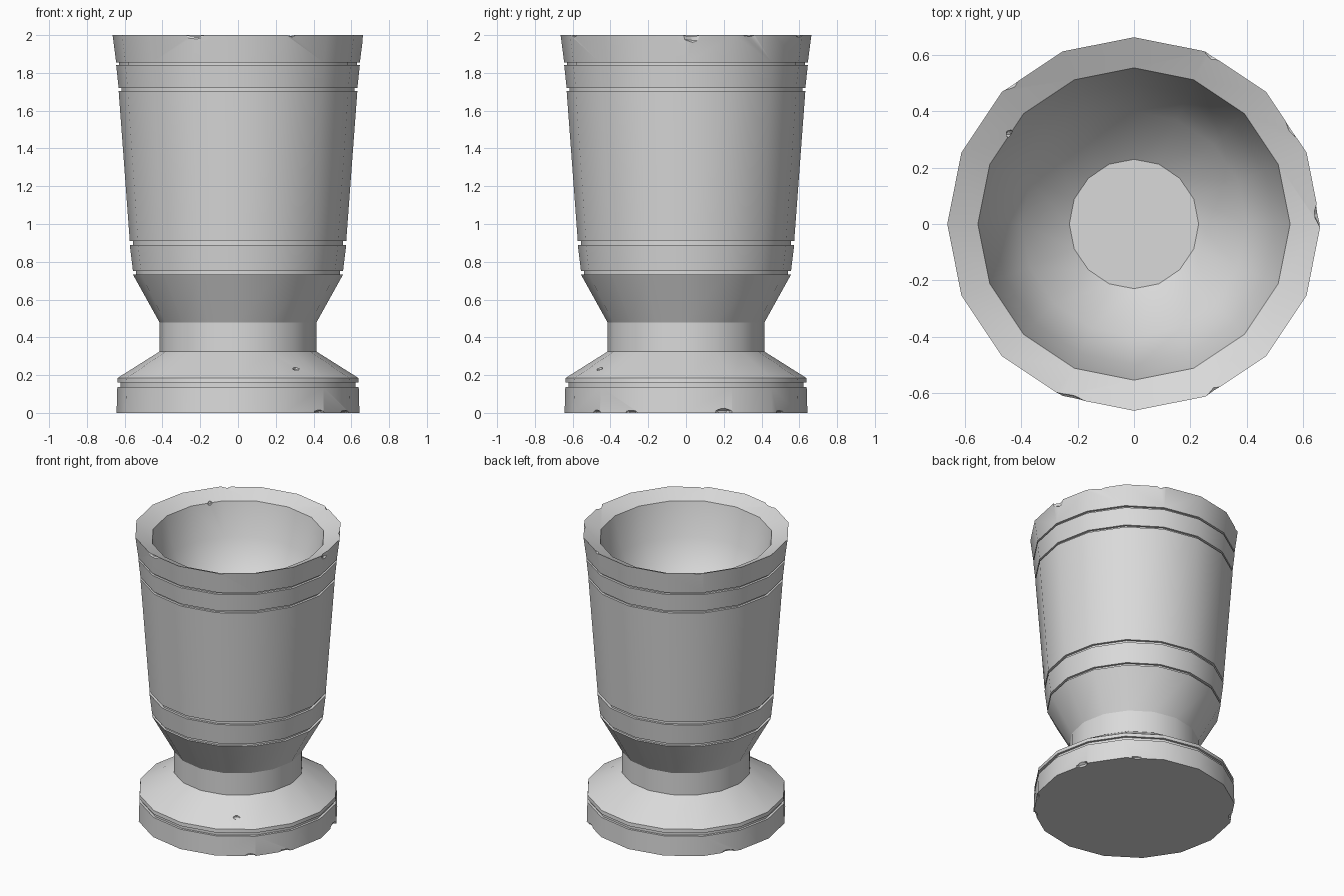
import bpy, bmesh, math, random
from mathutils import Vector, Matrix

if "Cube" in bpy.data.objects:
    bpy.data.objects.remove(bpy.data.objects["Cube"])

random.seed(4)
SIDES = 16

stone = bpy.data.materials.new("grey stone")
stone.diffuse_color = (0.7, 0.7, 0.7, 1)
stone.use_nodes = True
stone.node_tree.nodes["Principled BSDF"].inputs["Base Color"].default_value = stone.diffuse_color


def groove(r, z_low, z_high, depth=0.016):
    """Profile points of a thin ring groove, from bottom to top."""
    return [(r, z_low), (r - depth, z_low), (r - depth, z_high), (r, z_high)]


# Half profile (radius, height): foot, neck, cup, sloped rim, bowl
profile = [(0.643, 0.0)]
profile += groove(0.639, 0.137, 0.16)
profile += [(0.637, 0.185), (0.415, 0.325), (0.415, 0.478)]
profile += groove(0.556, 0.732, 0.75)
profile += groove(0.573, 0.89, 0.91)
profile += groove(0.632, 1.705, 1.72)
profile += groove(0.645, 1.841, 1.855)
profile += [(0.664, 2.0), (0.555, 1.95), (0.50, 1.72), (0.40, 1.53), (0.23, 1.40)]

# Lathe the goblet
bm = bmesh.new()
rings = []
for r, z in profile:
    rings.append([bm.verts.new((r * math.cos(2 * math.pi * i / SIDES),
                                r * math.sin(2 * math.pi * i / SIDES), z))
                  for i in range(SIDES)])
for a, b in zip(rings, rings[1:]):
    for i in range(SIDES):
        j = (i + 1) % SIDES
        bm.faces.new((a[i], a[j], b[j], b[i]))
bm.faces.new(rings[0][::-1])
bm.faces.new(rings[-1])
bmesh.ops.recalc_face_normals(bm, faces=bm.faces)
mesh = bpy.data.meshes.new("goblet")
bm.to_mesh(mesh)
bm.free()
mesh.materials.append(stone)
goblet = bpy.data.objects.new("goblet", mesh)
bpy.context.collection.objects.link(goblet)

# Chips: (angle in degrees, radius, height, half width, half depth, half height)
chips = [
    (-109, 0.675, 2.01, 0.12, 0.035, 0.055),   # rim
    (3, 0.675, 2.01, 0.075, 0.035, 0.075),
    (-64, 0.675, 2.01, 0.05, 0.03, 0.03),
    (65, 0.675, 2.01, 0.05, 0.03, 0.03),
    (131, 0.675, 2.01, 0.05, 0.035, 0.03),
    (31, 0.67, 2.01, 0.08, 0.03, 0.03),
    (144, 0.542, 1.95, 0.018, 0.018, 0.018),
    (-56, 0.555, 0.24, 0.028, 0.02, 0.02),     # foot slope
    (-27, 0.645, 0.0, 0.05, 0.03, 0.02),       # foot bottom edge
    (18, 0.64, 0.0, 0.06, 0.03, 0.028),
    (52, 0.645, 0.0, 0.05, 0.03, 0.02),
    (-48, 0.645, 0.0, 0.04, 0.03, 0.018),
    (150, 0.64, 0.0, 0.05, 0.03, 0.02),
]
cb = bmesh.new()
for ang, r, z, w, d, h in chips:
    made = bmesh.ops.create_icosphere(cb, subdivisions=1, radius=1)["verts"]
    place = (Matrix.Rotation(math.radians(ang), 4, 'Z')
             @ Matrix.Translation((r, 0, z)) @ Matrix.Diagonal((d, w, h, 1)))
    for v in made:
        v.co = place @ (v.co * random.uniform(0.85, 1.15))
cut_mesh = bpy.data.meshes.new("chip_cutter")
cb.to_mesh(cut_mesh)
cb.free()
cut_mesh.materials.append(stone)
cutter = bpy.data.objects.new("chip_cutter", cut_mesh)
bpy.context.collection.objects.link(cutter)
cutter.hide_render = True

mod = goblet.modifiers.new("chips", 'BOOLEAN')
mod.operation = 'DIFFERENCE'
mod.solver = 'EXACT'
mod.object = cutter

bpy.context.view_layer.objects.active = goblet
goblet.select_set(True)
bpy.ops.object.modifier_apply(modifier=mod.name)
bpy.data.objects.remove(cutter)

# Smooth round the barrel, sharp at grooves and rims
bpy.ops.object.shade_smooth_by_angle(angle=math.radians(27))
